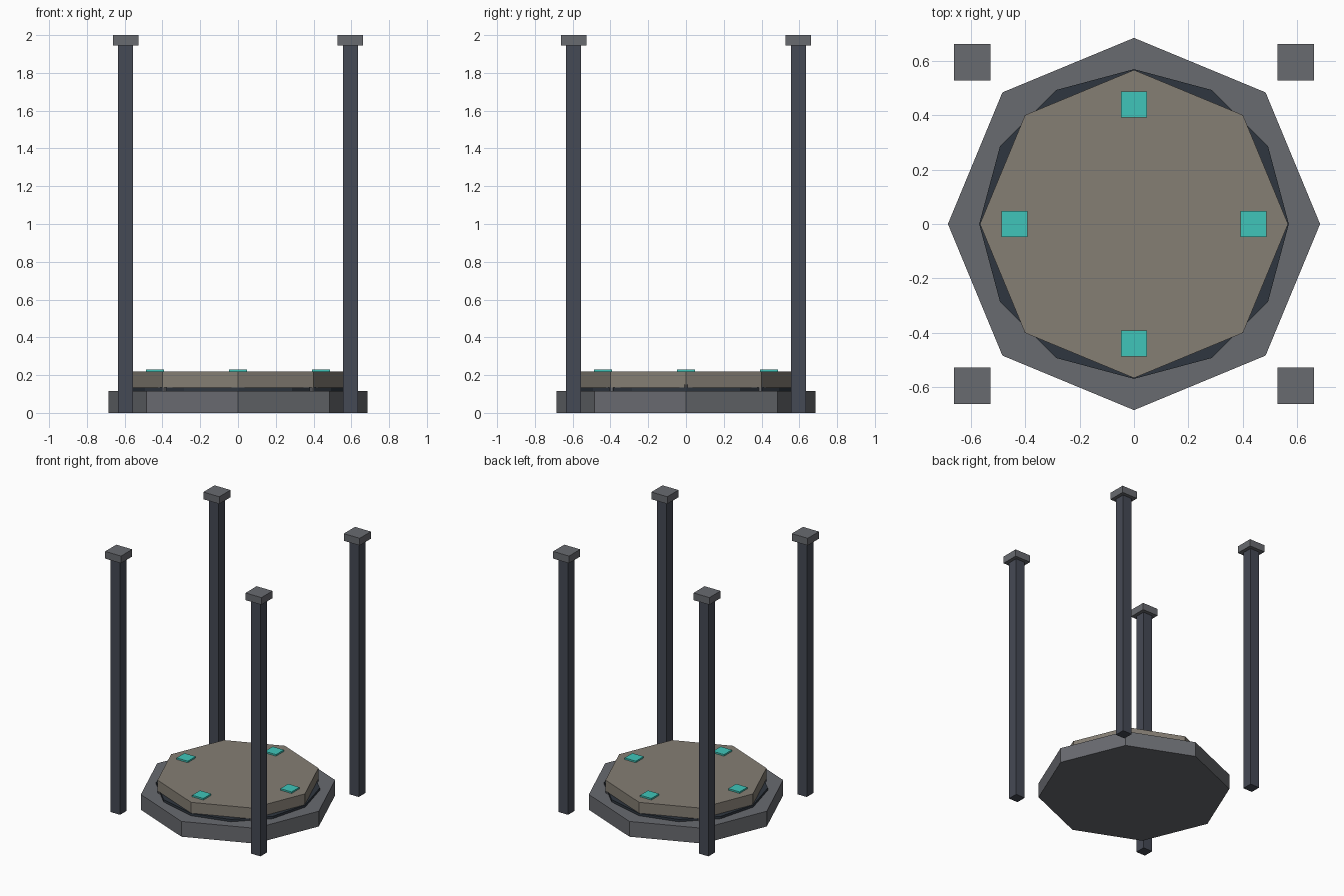
import bpy, math

if "Cube" in bpy.data.objects:
    bpy.data.objects.remove(bpy.data.objects["Cube"])


def material(name, rgb):
    m = bpy.data.materials.new(name)
    m.diffuse_color = (*rgb, 1)
    m.use_nodes = True
    m.node_tree.nodes["Principled BSDF"].inputs["Base Color"].default_value = m.diffuse_color
    return m


GREY = material("mid_grey", (0.14, 0.145, 0.16))
DARK = material("dark_steel", (0.028, 0.037, 0.05))
POST = material("post_steel", (0.06, 0.068, 0.09))
STONE = material("warm_stone", (0.235, 0.21, 0.175))
TEAL = material("teal", (0.05, 0.56, 0.49))


def prism(name, sides, radius, z0, z1, mat, x=0, y=0):
    # Flat-sided disc with a corner pointing along +x
    bpy.ops.mesh.primitive_cylinder_add(
        vertices=sides, radius=radius, depth=z1 - z0, location=(x, y, (z0 + z1) / 2))
    ob = bpy.context.object
    ob.name = name
    ob.data.materials.append(mat)
    return ob


def box(name, x, y, width, z0, z1, mat):
    bpy.ops.mesh.primitive_cube_add(size=1, location=(x, y, (z0 + z1) / 2))
    ob = bpy.context.object
    ob.name = name
    ob.scale = (width, width, z1 - z0)
    bpy.ops.object.transform_apply(location=False, rotation=False, scale=True)
    ob.data.materials.append(mat)
    return ob


# Stacked platform
prism("base", 8, 0.685, 0, 0.117, GREY)
prism("recess_ring", 12, 0.57, 0.09, 0.135, DARK)
prism("top_plate", 8, 0.567, 0.135, 0.218, STONE)

for i in range(8):
    # Small studs under the plate corners
    a = i * math.pi / 4
    prism(f"corner_stud_{i + 1}", 6, 0.012, 0.11, 0.15, GREY,
          0.555 * math.cos(a), 0.555 * math.sin(a))

# Inset light tiles
for name, x, y in (("right", 1, 0), ("left", -1, 0), ("back", 0, 1), ("front", 0, -1)):
    box(f"{name}_light_tile", 0.44 * x, 0.44 * y, 0.095, 0.21, 0.23, TEAL)

# Corner posts with caps
for sx, h in ((-1, "left"), (1, "right")):
    for sy, d in ((-1, "front"), (1, "back")):
        x, y = 0.595 * sx, 0.595 * sy
        box(f"{d}_{h}_post", x, y, 0.08, 0, 1.95, POST)
        box(f"{d}_{h}_post_cap", x, y, 0.135, 1.945, 2.0, GREY)
